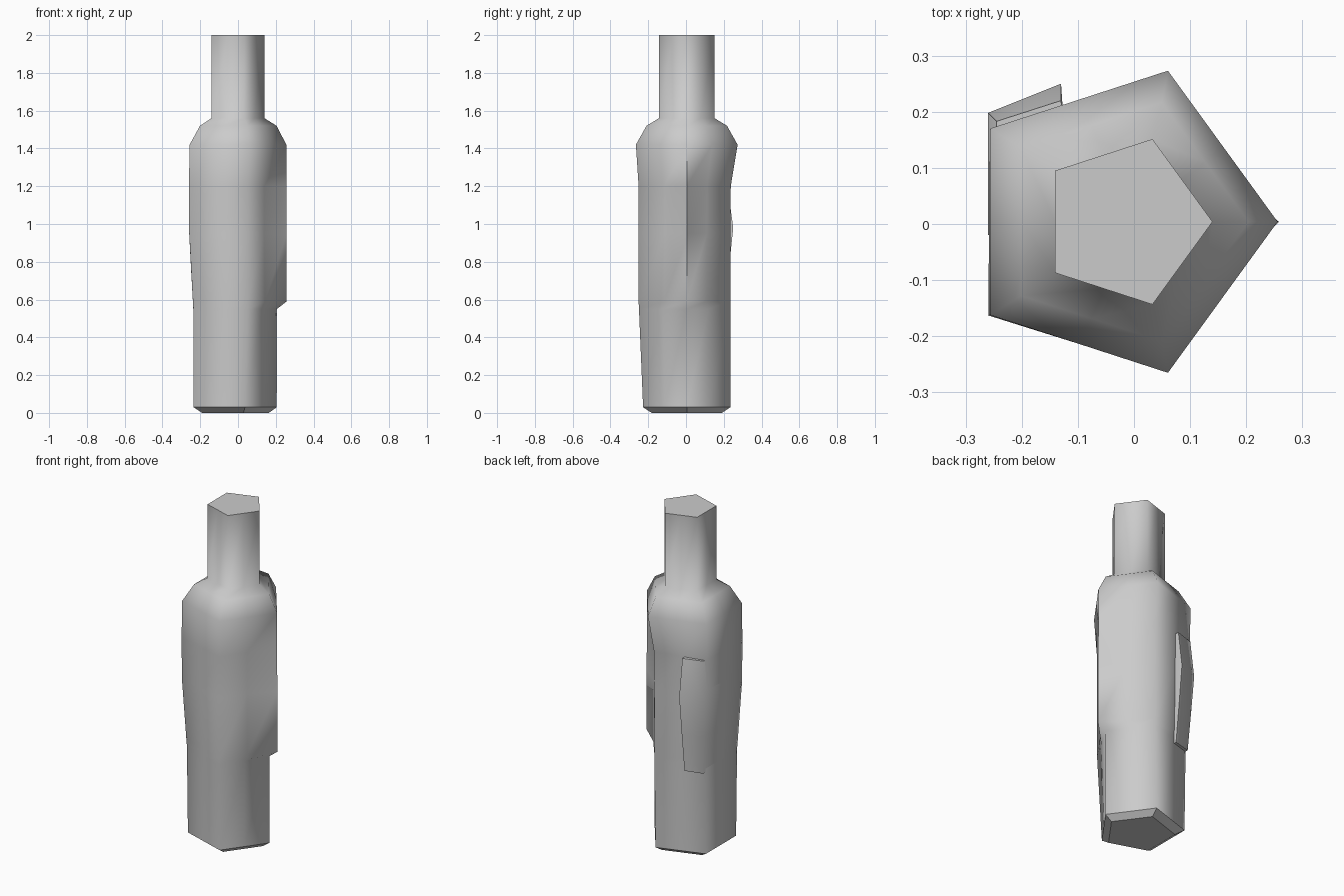
import bpy, bmesh, math
from mathutils import Vector

old = bpy.data.objects.get("Cube")
if old:
    bpy.data.objects.remove(old, do_unlink=True)

grey = bpy.data.materials.new("plain grey")
grey.use_nodes = True
tone = (0.6, 0.6, 0.6, 1)
grey.diffuse_color = tone
grey.node_tree.nodes["Principled BSDF"].inputs["Base Color"].default_value = tone


def loft(name, rings, closed=True):
    """Bridge equal-length rings of points and cap both ends."""
    bm = bmesh.new()
    loops = [[bm.verts.new(p) for p in ring] for ring in rings]
    n = len(loops[0])
    for a, b in zip(loops, loops[1:]):
        for i in range(n):
            j = (i + 1) % n
            bm.faces.new((a[i], a[j], b[j], b[i]))
    bm.faces.new(loops[0][::-1])
    bm.faces.new(loops[-1])
    bmesh.ops.recalc_face_normals(bm, faces=bm.faces)
    mesh = bpy.data.meshes.new(name)
    bm.to_mesh(mesh)
    bm.free()
    mesh.materials.append(grey)
    obj = bpy.data.objects.new(name, mesh)
    bpy.context.collection.objects.link(obj)
    bpy.ops.object.select_all(action='DESELECT')
    obj.select_set(True)
    bpy.context.view_layer.objects.active = obj
    bpy.ops.object.shade_smooth_by_angle(angle=math.radians(76))
    return obj


def pentagon(z, cx, radii, recess=0.0):
    """Five corners plus side midpoints; the two left sides can be hollowed."""
    if not isinstance(radii, list):
        radii = [radii] * 5
    mid = Vector((cx, 0.004, z))
    corners = [mid + r * Vector((math.cos(a), math.sin(a), 0))
               for r, a in zip(radii, [math.tau * i / 5 for i in range(5)])]
    ring = []
    for i, c in enumerate(corners):
        half = (c + corners[(i + 1) % 5]) / 2
        ring += [c, half.lerp(mid, recess if i in (0, 4) else 0)]
    return ring


# Bottle body: chamfered foot, ridged trunk, shoulder and neck
body = loft("bottle_body", [
    pentagon(0, -0.032, 0.195),
    pentagon(0.03, -0.038, 0.243),
    pentagon(0.55, -0.03, [0.236, 0.243, 0.255, 0.255, 0.266]),
    pentagon(0.59, -0.03, [0.288, 0.243, 0.258, 0.258, 0.268], 0.07),
    pentagon(0.95, -0.03, [0.288, 0.243, 0.28, 0.282, 0.268], 0.09),
    pentagon(1.2, -0.03, [0.286, 0.245, 0.28, 0.284, 0.268], 0.08),
    pentagon(1.42, -0.027, 0.283),
    pentagon(1.52, -0.02, 0.224),
    pentagon(1.56, -0.015, 0.155),
    pentagon(2.0, -0.015, 0.155),
])

# Keep the foot chamfer and both caps crisp
for f in body.data.polygons:
    if f.center.z < 0.02 or f.center.z > 1.99:
        f.use_smooth = False

# Raised sleeve wrapped round the back right corner
def sleeve_ring(z, out):
    side, corner, back = ((-0.235 - out, -0.02), (-0.235 - out, 0.173 + out),
                          (-0.13, 0.2 + 2 * out))
    return [(x, y, z) for x, y in (side, corner, back, (-0.12, 0.1), (-0.18, -0.02))]

loft("back_sleeve", [sleeve_ring(0.52, 0), sleeve_ring(0.75, 0.013),
                     sleeve_ring(0.98, 0.025), sleeve_ring(1.2, 0.01)])
